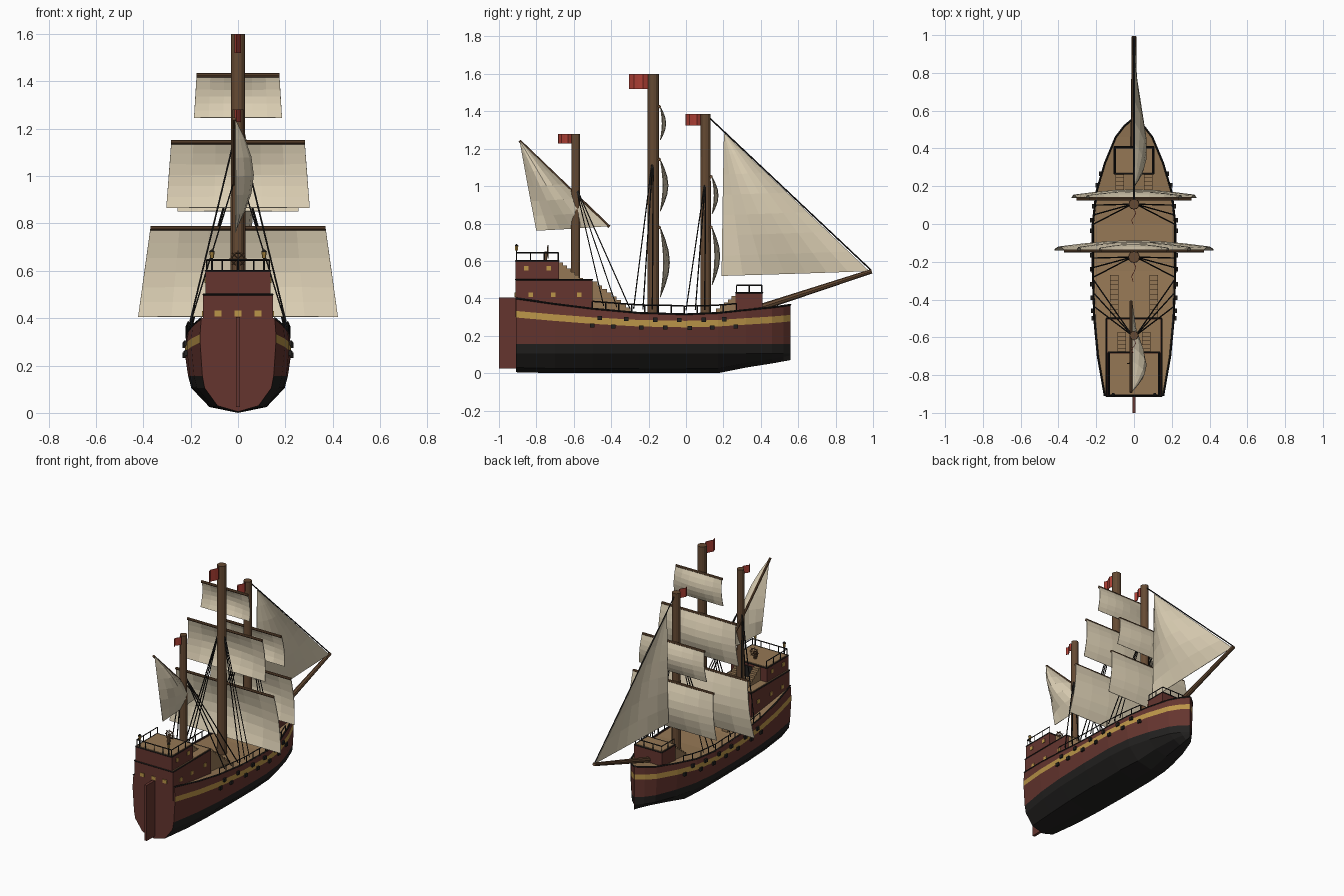
import bpy, math
from mathutils import Vector

if "Cube" in bpy.data.objects:
    bpy.data.objects.remove(bpy.data.objects["Cube"])


def mat(name, rgb):
    m = bpy.data.materials.new(name)
    m.diffuse_color = (*rgb, 1)
    m.use_nodes = True
    m.node_tree.nodes["Principled BSDF"].inputs["Base Color"].default_value = m.diffuse_color
    return m


RED = mat("hull_red", (0.13, 0.036, 0.028))
BLACK = mat("tar_black", (0.016, 0.015, 0.014))
GOLD = mat("gold", (0.5, 0.3, 0.065))
SAIL = mat("canvas", (0.72, 0.63, 0.46))
WOOD = mat("mast_wood", (0.13, 0.068, 0.033))
DECK = mat("deck_wood", (0.3, 0.185, 0.09))
FLAG = mat("flag_red", (0.42, 0.05, 0.035))


def mesh(name, verts, faces, mats, idx=None):
    me = bpy.data.meshes.new(name)
    me.from_pydata(verts, [], faces)
    for m in mats:
        me.materials.append(m)
    for i, k in enumerate(idx or []):
        me.polygons[i].material_index = k
    ob = bpy.data.objects.new(name, me)
    bpy.context.collection.objects.link(ob)
    return ob


def box(name, lo, hi, m):
    v = [(x, y, z) for x in (lo[0], hi[0]) for y in (lo[1], hi[1]) for z in (lo[2], hi[2])]
    f = [(0, 1, 3, 2), (4, 6, 7, 5), (0, 4, 5, 1), (2, 3, 7, 6), (0, 2, 6, 4), (1, 5, 7, 3)]
    return mesh(name, v, f, [m])


def rod(name, a, b, r, m, r2=None, n=6):
    a, b = Vector(a), Vector(b)
    q = (b - a).to_track_quat('Z', 'Y')
    v = []
    for p, rad in ((a, r), (b, r if r2 is None else r2)):
        for i in range(n):
            t = 2 * math.pi * i / n
            v.append(p + q @ Vector((rad * math.cos(t), rad * math.sin(t), 0)))
    f = [(i, (i + 1) % n, n + (i + 1) % n, n + i) for i in range(n)]
    return mesh(name, v, f + [tuple(range(n))[::-1], tuple(range(n, 2 * n))], [m])


# Hull stations: y, half width, keel height, sheer height
ST = [(-.91, .16, .005, .40), (-.7, .197, 0, .37), (-.5, .216, 0, .345), (-.25, .224, 0, .322),
      (0, .224, 0, .315), (.17, .205, 0, .322), (.32, .16, .03, .338), (.46, .10, .052, .352),
      (.52, .052, .063, .36), (.56, .003, .07, .366)]


def at(y):
    for a, b in zip(ST, ST[1:]):
        if y <= b[0]:
            t = (y - a[0]) / (b[0] - a[0])
            return [p + (q - p) * t for p, q in zip(a, b)]
    return ST[-1]


def ring(y, w, k, s):
    g = .245 + (s - .315) * .62
    half = [(.97 * w, s), (w, g + .035), (w, g), (.94 * w, .155), (.88 * w, max(.105, k + .035)), (.54 * w, k + .025)]
    return [(-x, y, z) for x, z in half] + [(0, y, k)] + [(x, y, z) for x, z in half[::-1]]


verts = [p for s in ST for p in ring(*s)]
N = 13
faces, idx = [], []
for i in range(len(ST) - 1):
    for j in range(N - 1):
        a = i * N + j
        faces.append((a, a + 1, a + N + 1, a + N))
        idx.append((0, 2, 0, 1, 1, 1)[min(j, 11 - j)])
faces += [tuple(range(N))[::-1], tuple(range(len(verts) - N, len(verts)))]
mesh("hull", verts, faces, [RED, BLACK, GOLD], idx + [0, 0])

# Main deck
dv = [(s * .96 * w, y, z - .01) for y, w, k, z in ST for s in (-1, 1)]
mesh("deck", dv, [(2 * i, 2 * i + 1, 2 * i + 3, 2 * i + 2) for i in range(len(ST) - 1)], [DECK])
box("rudder", (-.009, -1, .025), (.009, -.91, .405), RED)

# Cap rail, bulwark railing and gun ports on both sides
for s in (-1, 1):
    for a, b in zip(ST, ST[1:]):
        rod("cap_rail", (s * .97 * a[1], a[0], a[3]), (s * .97 * b[1], b[0], b[3]), .005, BLACK, n=4)
    prev = None
    for i in range(12):
        y = -.5 + i * .07
        _, w, _, z = at(y)
        p = Vector((s * .97 * w, y, z))
        top = p + Vector((0, 0, .045 - .015 * abs(y + .1)))
        rod("rail_post", p, top, .004, BLACK, n=4)
        if prev:
            rod("hand_rail", prev, top, .004, BLACK, n=4)
        prev = top
    for ys, dz in (((-.5, -.39, -.24, -.11, .02, .14, .265), -.008), ((-.46, -.32, -.165, -.035, .095, .205), .034)):
        for y in ys:
            _, w, _, z = at(y)
            x, h = s * w, .25 + (z - .315) * .4 + dz
            box("gun_port", (x - .01, y - .012, h - .011), (x + .01, y + .012, h + .011), BLACK)

# Stern castle tiers and forecastle
for n, w, y0, y1, z0, z1 in (("lower_castle", .147, -.912, -.5, .3, .5), ("upper_castle", .137, -.912, -.68, .5, .6),
                             ("forecastle", .105, .265, .41, .3, .43)):
    box(n, (-w, y0, z0), (w, y1, z1), RED)
    box(n + "_deck", (-w + .006, y0 + .006, z1), (w - .006, y1 - .006, z1 + .004), DECK)
    for x in (-w, w):
        rod(n + "_trim", (x, y0, z1), (x, y1, z1), .004, BLACK, n=4)
    for y in (y0, y1):
        rod(n + "_trim", (-w, y, z1), (w, y, z1), .004, BLACK, n=4)
box("castle_door", (-.03, -.505, .32), (.03, -.496, .45), BLACK)
box("cabin_door", (-.025, -.685, .5), (.025, -.676, .58), BLACK)


# Castle windows
def window(x, y, z, dx, dy):
    box("window", (x - dx, y - dy, z - .012), (x + dx, y + dy, z + .012), GOLD)


for x in (-.085, 0, .085):
    window(x, -.912, .42, .015, .004)
for s in (-1, 1):
    for y in (-.83, -.71, -.57):
        window(s * .147, y, .418, .004, .012)
    for y in (-.855, -.735):
        window(s * .137, y, .56, .004, .012)


# Castle railings
def railing(pts, z, h, n):
    for (a, b), k in zip(zip(pts, pts[1:]), n):
        A, B = Vector((*a, z)), Vector((*b, z))
        up = Vector((0, 0, h))
        rod("castle_rail", A + up, B + up, .004, BLACK, n=4)
        for i in range(k + 1):
            p = A.lerp(B, i / k)
            rod("castle_post", p, p + up, .0035, BLACK, n=4)


railing([(-.132, -.683), (-.132, -.906), (.132, -.906), (.132, -.683)], .6, .045, (3, 4, 3))
railing([(-.1, .27), (-.1, .405), (.1, .405), (.1, .27)], .43, .04, (2, 3, 2))


# Stairs, solid steps down from y0 to y1
def stairs(xc, y0, z0, y1, z1, n):
    for i in range(n):
        a, b = y0 + (y1 - y0) * i / n, y0 + (y1 - y0) * (i + 1) / n
        top = z0 + (z1 - z0) * (i + .5) / n
        box("stair_step", (xc - .022, min(a, b), z1 - .02), (xc + .022, max(a, b), top), DECK)


for s in (-1, 1):
    stairs(s * .105, -.5, .5, -.27, .32, 9)
    stairs(s * .065, -.68, .6, -.55, .5, 6)
    stairs(s * .075, .265, .42, .14, .32, 6)
    # Stern lanterns
    rod("lantern_post", (s * .11, -.906, .6), (s * .11, -.906, .66), .004, BLACK)
    rod("lantern", (s * .11, -.906, .655), (s * .11, -.906, .68), .008, GOLD, .011)
    rod("lantern_cap", (s * .11, -.906, .68), (s * .11, -.906, .69), .012, BLACK, .003)

# Steering wheel
box("wheel_stand", (-.008, -.757, .6), (.008, -.742, .65), WOOD)
bpy.ops.mesh.primitive_torus_add(major_segments=12, minor_segments=4, major_radius=.026, minor_radius=.004,
                                 location=(0, -.738, .65), rotation=(math.pi / 2, 0, 0))
bpy.context.object.name = "steering_wheel"
bpy.context.object.data.materials.append(WOOD)
for i in range(4):
    d = Vector((math.cos(i * math.pi / 4), 0, math.sin(i * math.pi / 4))) * .036
    c = Vector((0, -.738, .65))
    rod("wheel_spoke", c - d, c + d, .003, WOOD, n=4)

# Masts, flags, shrouds: y, radius, top, shroud height, shroud feet
for n, y, r, h, sh, feet, fl, fh in (("main", -.175, .032, 1.6, 1.18, (-.28, -.23, -.18), .1, .08),
                                     ("fore", .105, .029, 1.385, 1.05, (0, .05, .1), .08, .062),
                                     ("mizzen", -.59, .025, 1.28, 1.0, (-.44, -.37, -.3), .07, .052)):
    rod(n + "_mast", (0, y, .1), (0, y, h), r, WOOD, r * .92, 12)
    fv = [(.012 * math.sin(i * 1.5), y - r * .9 - fl * i / 4, z) for i in range(5) for z in (h - fh, h)]
    f = mesh(n + "_flag", fv, [(2 * i, 2 * i + 1, 2 * i + 3, 2 * i + 2) for i in range(4)], [FLAG])
    f.modifiers.new("thick", 'SOLIDIFY').thickness = .003
    for s in (-1, 1):
        for fy in feet:
            _, w, _, z = at(fy)
            rod(n + "_shroud", (s * .01, y, sh), (s * .95 * w, fy, z + .02), .0035, BLACK, n=4)


# Sails as a patch between four corners with a sine bulge
def sail(name, tl, tr, bl, br, bulge, n=6):
    tl, tr, bl, br, bulge = map(Vector, (tl, tr, bl, br, bulge))
    v = []
    for j in range(n + 1):
        for i in range(n + 1):
            a, b = i / n, j / n
            k = math.sin(math.pi * b) * (.35 + .65 * math.sin(math.pi * a)) if bulge.y else \
                math.sin(math.pi * a) * math.sin(math.pi * b)
            v.append(tl.lerp(tr, a).lerp(bl.lerp(br, a), b) + bulge * k)
    m = n + 1
    f = [(j * m + i, j * m + i + 1, j * m + m + i + 1, j * m + m + i) for j in range(n) for i in range(n)]
    ob = mesh(name, v, f, [SAIL])
    ob.modifiers.new("thick", 'SOLIDIFY').thickness = .004


# Square sails: y, yard height, yard half width, foot height, foot half width, bulge
for n, y, z, w, z2, w2, d in (("main_course", -.14, .78, .37, .405, .422, .05), ("main_top", -.14, 1.143, .282, .865, .303, .042),
                              ("main_royal", -.14, 1.425, .175, 1.245, .186, .03),
                              ("fore_course", .137, .78, .305, .47, .33, .042), ("fore_top", .137, 1.05, .235, .85, .256, .033)):
    rod(n + "_yard", (-w, y - .003, z), (w, y - .003, z), .009, WOOD, n=8)
    sail(n + "_sail", (-w, y + .004, z), (w, y + .004, z), (-w2, y + .004, z2), (w2, y + .004, z2), (0, d, 0))

# Bowsprit, forestay and jib
rod("bowsprit", (0, .38, .345), (0, .993, .545), .019, WOOD, .012, 8)
rod("forestay", (0, .12, 1.37), (0, .99, .55), .004, BLACK, n=4)
sail("jib", (0, .205, 1.28), (0, .207, 1.278), (0, .19, .52), (0, .98, .545), (.065, 0, 0), 7)

# Lateen mizzen sail on its slanted yard
rod("lateen_yard", (-.016, -.89, 1.242), (-.016, -.41, .782), .008, WOOD, n=8)
sail("lateen_sail", (-.012, -.885, 1.235), (-.012, -.883, 1.233), (-.012, -.80, .762), (-.012, -.42, .785), (.075, 0, 0))
